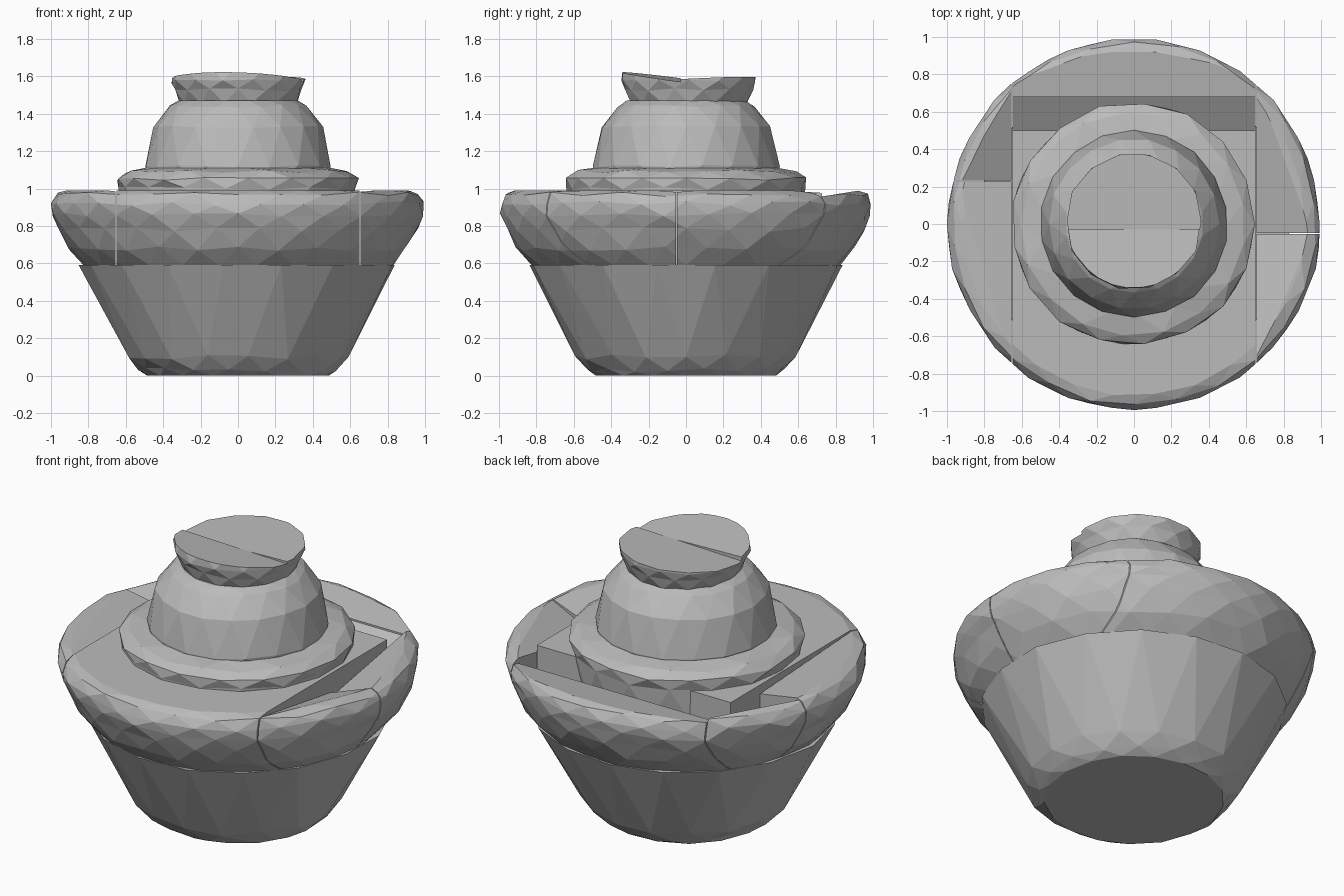
import bpy, bmesh, math, random
from mathutils import Vector

random.seed(4)
if "Cube" in bpy.data.objects:
    bpy.data.objects.remove(bpy.data.objects["Cube"])

stone = bpy.data.materials.new("grey stone")
stone.use_nodes = True
GREY = (0.5, 0.5, 0.5, 1)
stone.diffuse_color = GREY
stone.node_tree.nodes["Principled BSDF"].inputs["Base Color"].default_value = GREY


def lathe(profile, sides, jitter=0.0, centre=(0, 0)):
    """Closed solid of revolution with hand-hewn irregularity."""
    bm = bmesh.new()
    rings = []
    for i, (r, z) in enumerate(profile):
        end = i in (0, len(profile) - 1)
        ring = []
        for s in range(sides):
            a = math.tau * (s + 0.5 * (i % 2)) / sides
            rr = r + random.uniform(-jitter, jitter) * 0.6
            zz = z if end else z + random.uniform(-jitter, jitter)
            ring.append(bm.verts.new((centre[0] + rr * math.cos(a),
                                      centre[1] + rr * math.sin(a), zz)))
        rings.append(ring)
    # Staggered rings give triangular chisel facets
    for i in range(len(rings) - 1):
        a, b = rings[i], rings[i + 1]
        for s in range(sides):
            t = (s + 1) % sides
            if i % 2 == 0:
                bm.faces.new((a[s], a[t], b[s]))
                bm.faces.new((a[t], b[t], b[s]))
            else:
                bm.faces.new((a[s], a[t], b[t]))
                bm.faces.new((a[s], b[t], b[s]))
    bm.faces.new(list(reversed(rings[0])))
    bm.faces.new(rings[-1])
    return bm


def cut(bm, point, normal):
    """Remove everything on the normal side of a plane and cap the hole."""
    geom = bm.verts[:] + bm.edges[:] + bm.faces[:]
    res = bmesh.ops.bisect_plane(bm, geom=geom, dist=1e-5, plane_co=point,
                                 plane_no=normal, clear_outer=True)
    edges = [e for e in res["geom_cut"]
             if isinstance(e, bmesh.types.BMEdge) and e.is_boundary]
    if edges:
        bmesh.ops.contextual_create(bm, geom=edges)


def cut_top(bm, a, b, c):
    """Chisel the top down to the plane through three points."""
    a, b, c = Vector(a), Vector(b), Vector(c)
    n = (b - a).cross(c - a).normalized()
    cut(bm, a, n if n.z > 0 else -n)


def finish(bm, name):
    bmesh.ops.recalc_face_normals(bm, faces=bm.faces[:])
    mesh = bpy.data.meshes.new(name)
    bm.to_mesh(mesh)
    bm.free()
    mesh.materials.append(stone)
    obj = bpy.data.objects.new(name, mesh)
    bpy.context.collection.objects.link(obj)
    return obj


# Tapered base and the stepped upper body
finish(lathe([(0.49, 0), (0.53, 0.03), (0.59, 0.10), (0.845, 0.59)], 17, 0.012), "base")
finish(lathe([(0.62, 0.8), (0.64, 1.0), (0.65, 1.05), (0.60, 1.09), (0.50, 1.11)],
             17, 0.01, (-0.005, 0)), "collar")
finish(lathe([(0.49, 1.07), (0.5, 1.12), (0.455, 1.33), (0.37, 1.44), (0.32, 1.47)],
             18, 0.006), "dome")

# Heavy shoulder ring, split into separate slabs
RING = [(0.825, 0.59), (0.905, 0.68), (0.96, 0.78), (0.99, 0.86),
        (0.995, 0.92), (0.97, 0.97), (0.92, 0.99)]
shoulder = lathe(RING, 26, 0.012)
EDGE, GAP = 0.655, 0.005


def slab(name, planes, top=None):
    bm = shoulder.copy()
    for point, normal in planes:
        cut(bm, point, normal)
    if top:
        cut_top(bm, *top)
    finish(bm, name)


sides_in = [((EDGE - GAP, 0, 0), (1, 0, 0)), ((GAP - EDGE, 0, 0), (-1, 0, 0))]
slab("front_slab", sides_in + [((0, 0.5, 0), (0, 1, 0))])
slab("back_slab", sides_in + [((0, 0.68, 0), (0, -1, 0))],
     ((-0.3, 0.93, 0.99), (0.3, 0.93, 0.99), (0, 0.68, 0.95)))
slab("back_trough", sides_in + [((0, 0.5, 0), (0, -1, 0)), ((0, 0.68, 0), (0, 1, 0))],
     ((-0.3, 0.68, 0.94), (0.3, 0.68, 0.94), (0, 0.5, 0.83)))

# Side slabs break at a split line and dip inward towards it
for name, sx, split, front_dip in (("left", 1, -0.05, 0.88), ("right", -1, 0.23, 0.94)):
    inner = ((sx * EDGE, 0, 0), (-sx, 0, 0))
    for part, sy, dip in (("back", 1, 0.85), ("front", -1, front_dip)):
        slab(f"{name}_{part}_slab",
             [inner, ((0, split + sy * 0.003, 0), (0, -sy, 0))],
             ((sx * 0.95, split, 0.99), (sx * EDGE, sy * 0.75, 0.99),
              (sx * EDGE, split, dip)))
shoulder.free()

# Flared knob in two halves with differently tilted tops
knob = lathe([(0.315, 1.455), (0.345, 1.53), (0.365, 1.58), (0.355, 1.66)],
             14, 0.008, (0, 0.015))
SPLIT = -0.03
for name, sy, top in (
        ("knob_front", -1, ((-0.1, -0.35, 1.625), (0.34, -0.1, 1.58), (-0.35, SPLIT, 1.59))),
        ("knob_back", 1, ((0, 0.37, 1.595), (0.36, SPLIT, 1.585), (-0.35, SPLIT, 1.565)))):
    half = knob.copy()
    cut(half, (0, SPLIT, 0), (0, -sy, 0))
    cut_top(half, *top)
    finish(half, name)
knob.free()
